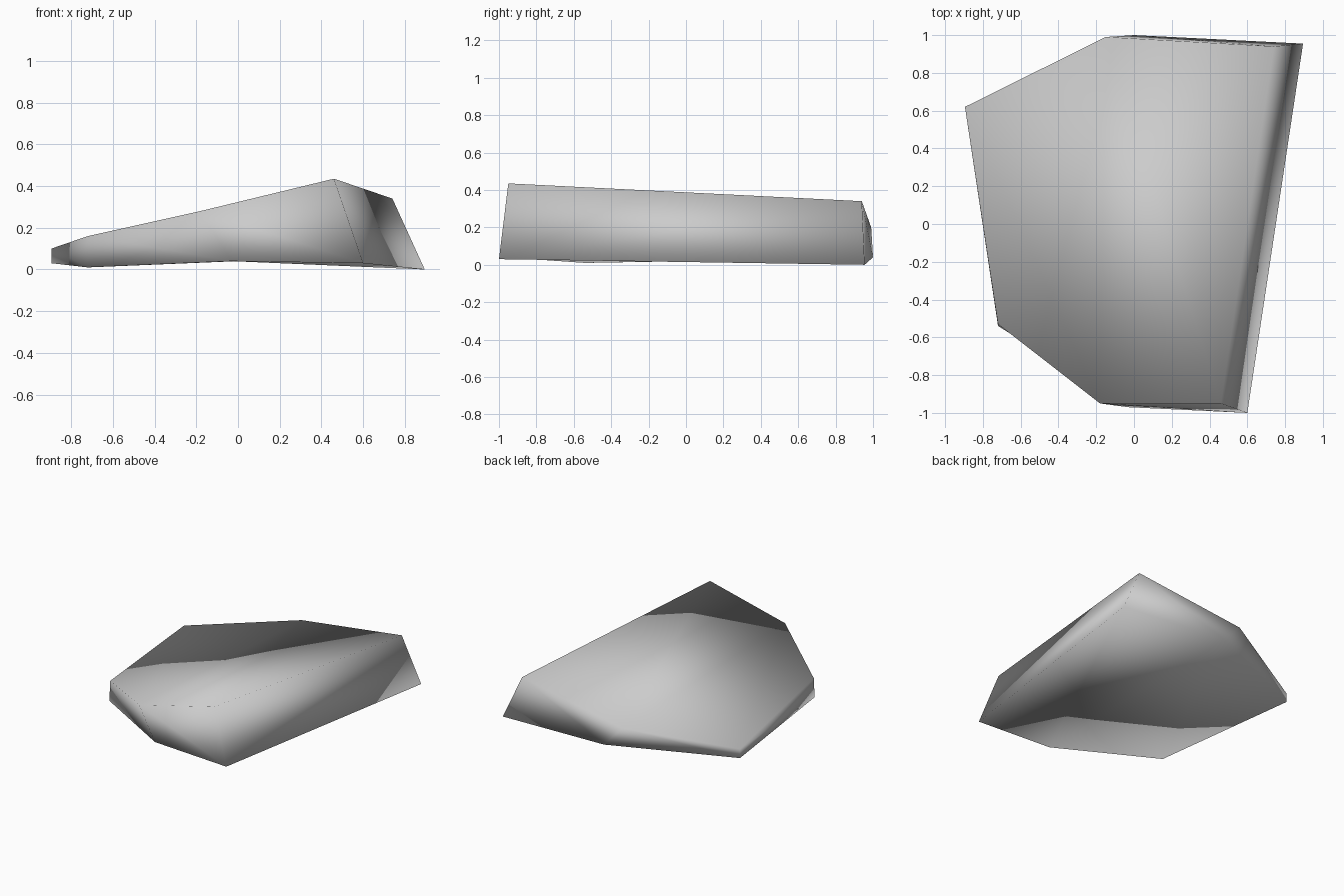
import bpy
import bmesh

cube = bpy.data.objects.get("Cube")
if cube:
    bpy.data.objects.remove(cube, do_unlink=True)

# Stone colour
stone = bpy.data.materials.new("stone grey")
stone.use_nodes = True
grey = (0.6, 0.6, 0.6, 1)
stone.diffuse_color = grey
stone.node_tree.nodes["Principled BSDF"].inputs["Base Color"].default_value = grey

# Three cross-sections of the slab, left to right:
# lower front, lower back, upper back, upper front
sections = [
    [(-0.72, -0.54, 0.01), (-0.895, 0.62, 0.03), (-0.895, 0.62, 0.10), (-0.72, -0.53, 0.16)],
    [(-0.03, -0.97, 0.04), (0.0, 1.0, 0.04), (-0.15, 0.99, 0.20), (-0.18, -0.95, 0.28)],
    [(0.60, -1.0, 0.03), (0.895, 0.955, 0.0), (0.74, 0.94, 0.34), (0.46, -0.95, 0.435)],
]

# Bridge the sections and cap both ends
bm = bmesh.new()
rings = [[bm.verts.new(p) for p in ring] for ring in sections]
for near, far in zip(rings, rings[1:]):
    for i in range(4):
        j = (i + 1) % 4
        bm.faces.new((near[i], near[j], far[j], far[i]))
bm.faces.new(rings[0])
bm.faces.new(rings[-1])
bmesh.ops.recalc_face_normals(bm, faces=bm.faces)
for face in bm.faces:
    face.smooth = True

mesh = bpy.data.meshes.new("stone_slab")
bm.to_mesh(mesh)
bm.free()
mesh.materials.append(stone)
slab = bpy.data.objects.new("stone_slab", mesh)
bpy.context.collection.objects.link(slab)
